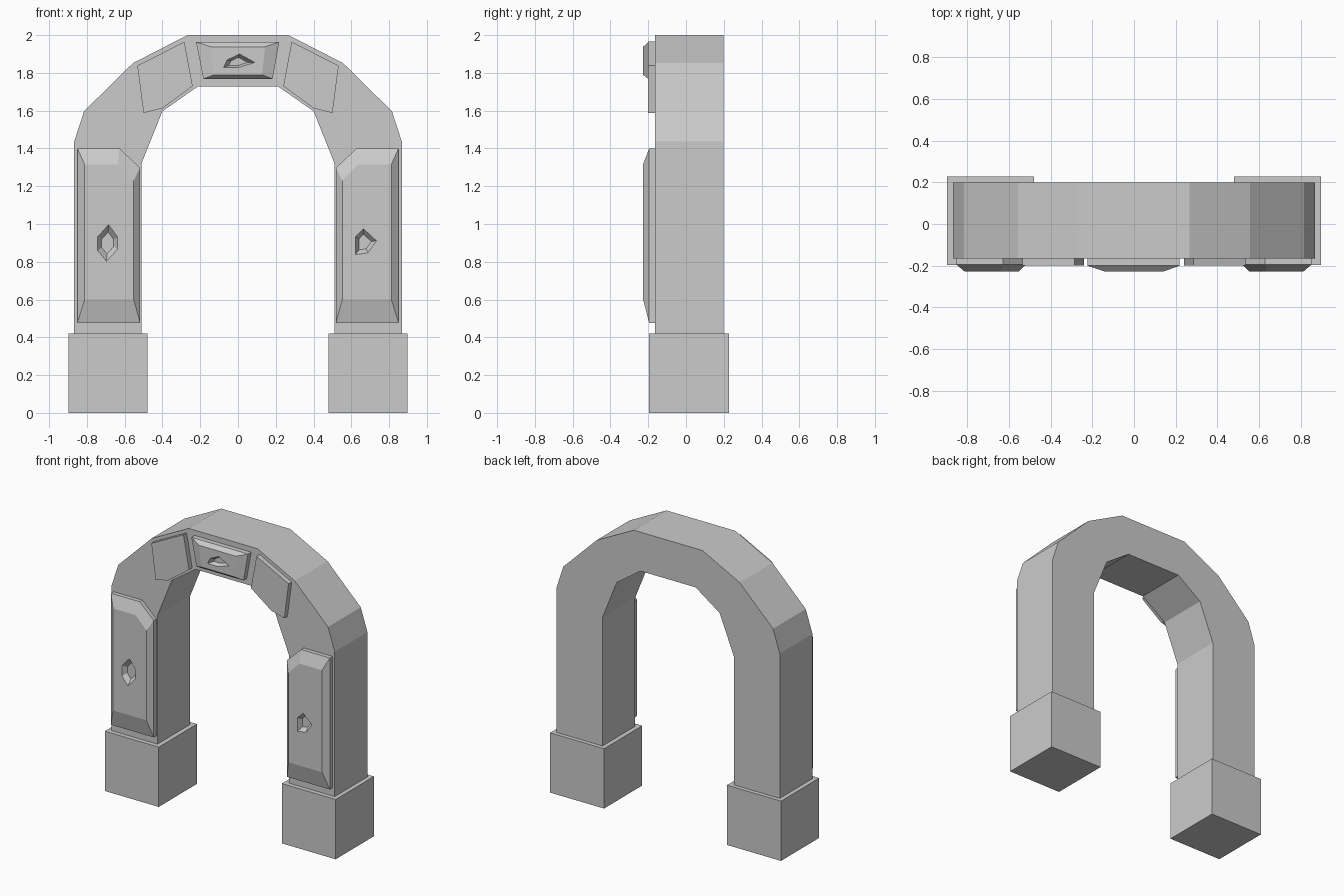
import bpy, bmesh

if "Cube" in bpy.data.objects:
    bpy.data.objects.remove(bpy.data.objects["Cube"])

FRONT, BACK = -0.165, 0.198      # arch body depth
STEP, FACE = -0.2, -0.227        # panel rim and raised panel face


def loft(name, loops):
    """Solid through a stack of (y, [(x, z), ...]) outlines, capped at both ends."""
    bm = bmesh.new()
    rings = [[bm.verts.new((x, y, z)) for x, z in pts] for y, pts in loops]
    n = len(rings[0])
    for a, b in zip(rings, rings[1:]):
        for i in range(n):
            j = (i + 1) % n
            bm.faces.new((a[i], a[j], b[j], b[i]))
    bm.faces.new(rings[0])
    bm.faces.new(rings[-1])
    bmesh.ops.recalc_face_normals(bm, faces=bm.faces)
    me = bpy.data.meshes.new(name)
    bm.to_mesh(me)
    bm.free()
    ob = bpy.data.objects.new(name, me)
    bpy.context.collection.objects.link(ob)
    return ob


def flip(pts, s):
    return [(s * x, z) for x, z in pts]


def scaled(pts, k):
    cx = sum(p[0] for p in pts) / len(pts)
    cz = sum(p[1] for p in pts) / len(pts)
    return [(cx + (x - cx) * k, cz + (z - cz) * k) for x, z in pts]


def chip(panel, outline, depth=0.03):
    """Carve a tapered stone chip out of a panel's front face."""
    cutter = loft(panel.name + "_chip_cutter",
                  [(FACE - depth, scaled(outline, 1.4)),
                   (FACE + depth, scaled(outline, 0.6))])
    cutter.hide_render = True
    cutter.hide_set(True)
    mod = panel.modifiers.new("chip", 'BOOLEAN')
    mod.operation = 'DIFFERENCE'
    mod.solver = 'EXACT'
    mod.object = cutter


# Arch body: half outline mirrored across x = 0
outer = [(0.867, 0.41), (0.867, 1.437), (0.815, 1.597), (0.556, 1.852), (0.267, 2.0)]
inner = [(0.51, 0.41), (0.51, 1.323), (0.4, 1.597), (0.214, 1.727)]
profile = outer + flip(outer[::-1], -1) + flip(inner, -1) + inner[::-1]
loft("arch_body", [(FRONT, profile), (BACK, profile)])

# Repeated parts on both sides
base = [(0.478, 0), (0.897, 0), (0.897, 0.42), (0.478, 0.42)]
rim = [(0.85, 0.477), (0.85, 1.4), (0.627, 1.4), (0.518, 1.297), (0.518, 0.477)]
face = [(0.812, 0.6), (0.812, 1.316), (0.637, 1.316), (0.552, 1.23), (0.552, 0.6)]
wedge = [(0.533, 1.838), (0.284, 1.965), (0.24, 1.73), (0.4, 1.613), (0.5, 1.588)]
chips = {
    "left": [(-0.685, 0.997), (-0.637, 0.93), (-0.637, 0.868),
             (-0.696, 0.803), (-0.743, 0.86), (-0.743, 0.932)],
    "right": [(0.664, 0.975), (0.733, 0.911), (0.688, 0.848), (0.622, 0.837), (0.622, 0.932)],
}
for side, s in (("left", -1), ("right", 1)):
    loft(side + "_base_block", [(-0.197, flip(base, s)), (0.227, flip(base, s))])
    panel = loft(side + "_pillar_panel", [(FRONT + 0.01, flip(rim, s)),
                                          (STEP + 0.005, flip(rim, s)),
                                          (FACE, flip(face, s))])
    chip(panel, chips[side])
    loft(side + "_arch_stone", [(FRONT + 0.01, flip(wedge, s)), (STEP, flip(wedge, s))])

# Keystone at the crown
key_rim = [(-0.222, 1.963), (0.218, 1.963), (0.183, 1.768), (-0.183, 1.768)]
key_face = [(-0.143, 1.938), (0.143, 1.938), (0.128, 1.79), (-0.128, 1.79)]
keystone = loft("keystone", [(FRONT + 0.01, key_rim), (STEP, key_rim), (FACE, key_face)])
chip(keystone, [(-0.077, 1.828), (-0.058, 1.868), (0.008, 1.9), (0.09, 1.855), (0.0, 1.828)])
